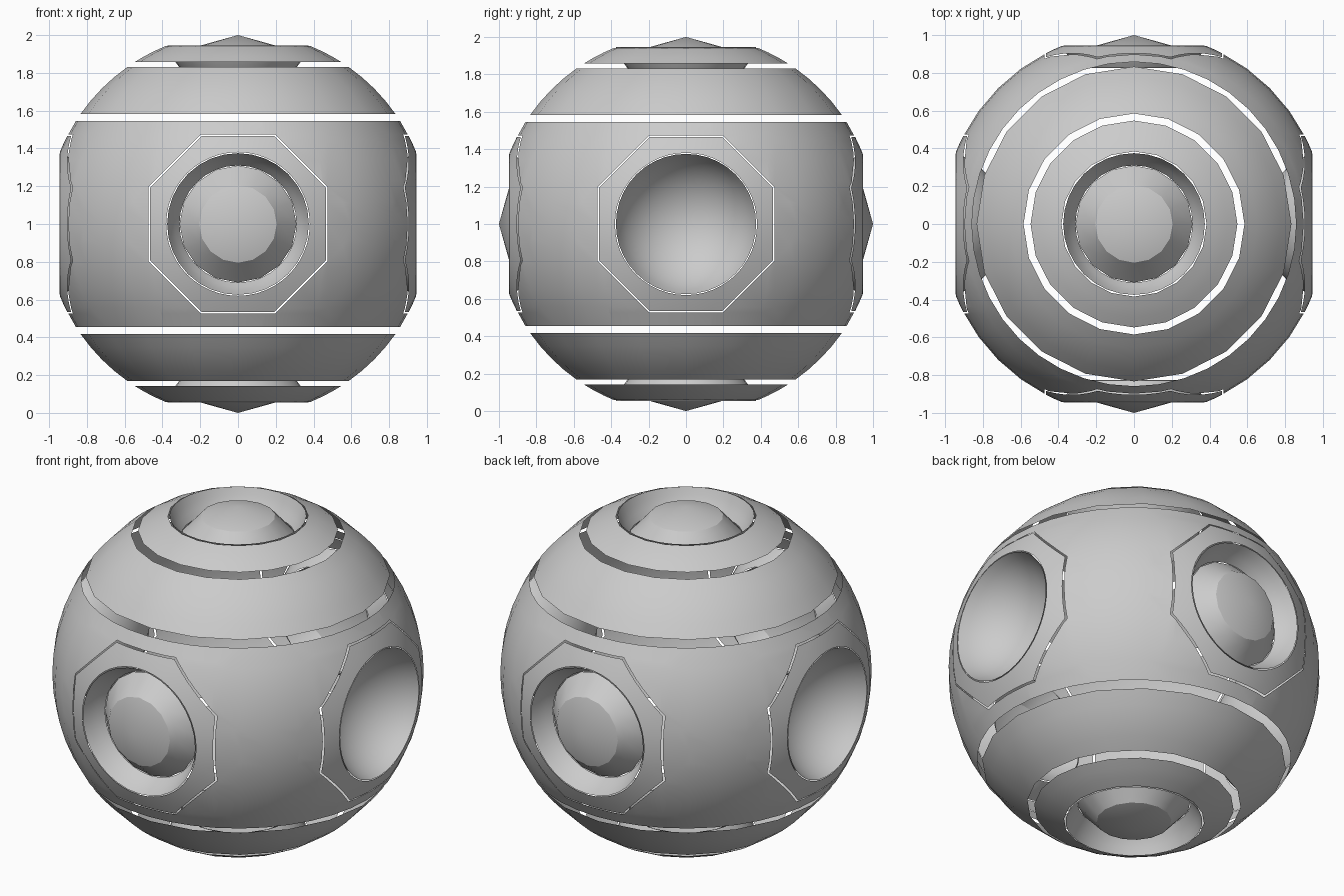
import bpy, bmesh
from math import sin, cos, pi, sqrt, acos, asin
from mathutils import Matrix, Vector

if "Cube" in bpy.data.objects:
    bpy.data.objects.remove(bpy.data.objects["Cube"])

R = 1.017                       # radius of the thin outer shell
CENTRE = Matrix.Translation((0, 0, 1))
FACING = {                      # turn local +z towards each side
    "top": Matrix.Identity(4),
    "bottom": Matrix.Rotation(pi, 4, 'X'),
    "front": Matrix.Rotation(pi / 2, 4, 'X'),
    "back": Matrix.Rotation(-pi / 2, 4, 'X'),
    "right": Matrix.Rotation(pi / 2, 4, 'Y'),
    "left": Matrix.Rotation(-pi / 2, 4, 'Y'),
}


def skin(rings):
    """Join closed rings of points with quads."""
    bm = bmesh.new()
    vs = [[bm.verts.new(p) for p in ring] for ring in rings]
    for a, b in zip(vs, vs[1:]):
        n = len(a)
        for i in range(n):
            j = (i + 1) % n
            bm.faces.new((a[i], a[j], b[j], b[i]))
    bmesh.ops.remove_doubles(bm, verts=bm.verts, dist=1e-5)
    return bm


def lathe(profile, n):
    return skin([[(r * cos(2 * pi * i / n), r * sin(2 * pi * i / n), h)
                  for i in range(n)] for r, h in profile])


def zone(z0, z1, steps):
    """Profile of the sphere between two heights."""
    a0, a1 = asin(z0 / R), asin(z1 / R)
    angles = [a0 + (a1 - a0) * k / steps for k in range(steps + 1)]
    return [(R * cos(a), R * sin(a)) for a in angles]


def finish(name, bm, side="top"):
    bm.transform(CENTRE @ FACING[side])
    me = bpy.data.meshes.new(name)
    bm.to_mesh(me)
    bm.free()
    ob = bpy.data.objects.new(name, me)
    bpy.context.collection.objects.link(ob)
    bpy.ops.object.select_all(action='DESELECT')
    ob.select_set(True)
    bpy.context.view_layer.objects.active = ob
    bpy.ops.object.shade_smooth_by_angle(angle=pi / 6)
    return ob


# middle band with four octagonal openings
bm = lathe(zone(-0.545, 0.545, 10), 40)
for side in ("front", "back", "left", "right"):
    m = FACING[side].to_3x3()
    d = m @ Vector((0, 0, 1))
    normals = [m @ Vector((cos(k * pi / 4), sin(k * pi / 4), 0)) for k in range(8)]
    for n in normals:
        faces = [f for f in bm.faces if f.calc_center_median().dot(d) > 0.78]
        geom = list({v for f in faces for v in f.verts}) + \
            list({e for f in faces for e in f.edges}) + faces
        bmesh.ops.bisect_plane(bm, geom=geom, dist=1e-5, plane_co=n * 0.474, plane_no=n)
    inside = []
    for f in bm.faces:
        c = f.calc_center_median()
        if c.dot(d) > 0.5 and all(c.dot(n) < 0.474 for n in normals):
            inside.append(f)
    bmesh.ops.delete(bm, geom=inside, context='FACES')
finish("middle_band", bm)

# upper and lower bands, and the end caps
for side in ("top", "bottom"):
    finish(side + "_band", lathe(zone(0.583, 0.832, 4), 20), side)
    finish(side + "_cap", lathe(zone(0.857, sqrt(R * R - 0.384 ** 2), 3), 20), side)

# octagonal plates with round holes
for side in ("front", "back", "left", "right"):
    rings = []
    for t in (0, 0.5, 1):
        ring = []
        for i in range(48):
            a = 2 * pi * i / 48
            off = (a + pi / 8) % (pi / 4) - pi / 8
            r = (1 - t) * 0.466 / cos(off) + t * 0.38
            ring.append((r * cos(a), r * sin(a), sqrt(R * R - r * r)))
        rings.append(ring)
    finish(side + "_plate", skin(rings), side)

# round bowls: open on left and right, holding a raised lens elsewhere
BOWL_R, BOWL_C = 0.397, 1.076


def bowl_profile(r_in, steps):
    a0, a1 = asin(0.375 / BOWL_R), asin(r_in / BOWL_R)
    angles = [a0 + (a1 - a0) * k / steps for k in range(steps + 1)]
    return [(BOWL_R * sin(a), BOWL_C - BOWL_R * cos(a)) for a in angles]


for side in FACING:
    if side in ("left", "right"):
        finish(side + "_bowl", lathe(bowl_profile(0, 9), 40), side)
    else:
        finish(side + "_bowl", lathe(bowl_profile(0.31, 3), 32), side)
        lens = [(0.31, 0.827), (0.23, 0.915), (0.205, 0.943), (0, 1.0)]
        finish(side + "_lens", lathe(lens, 16), side)
